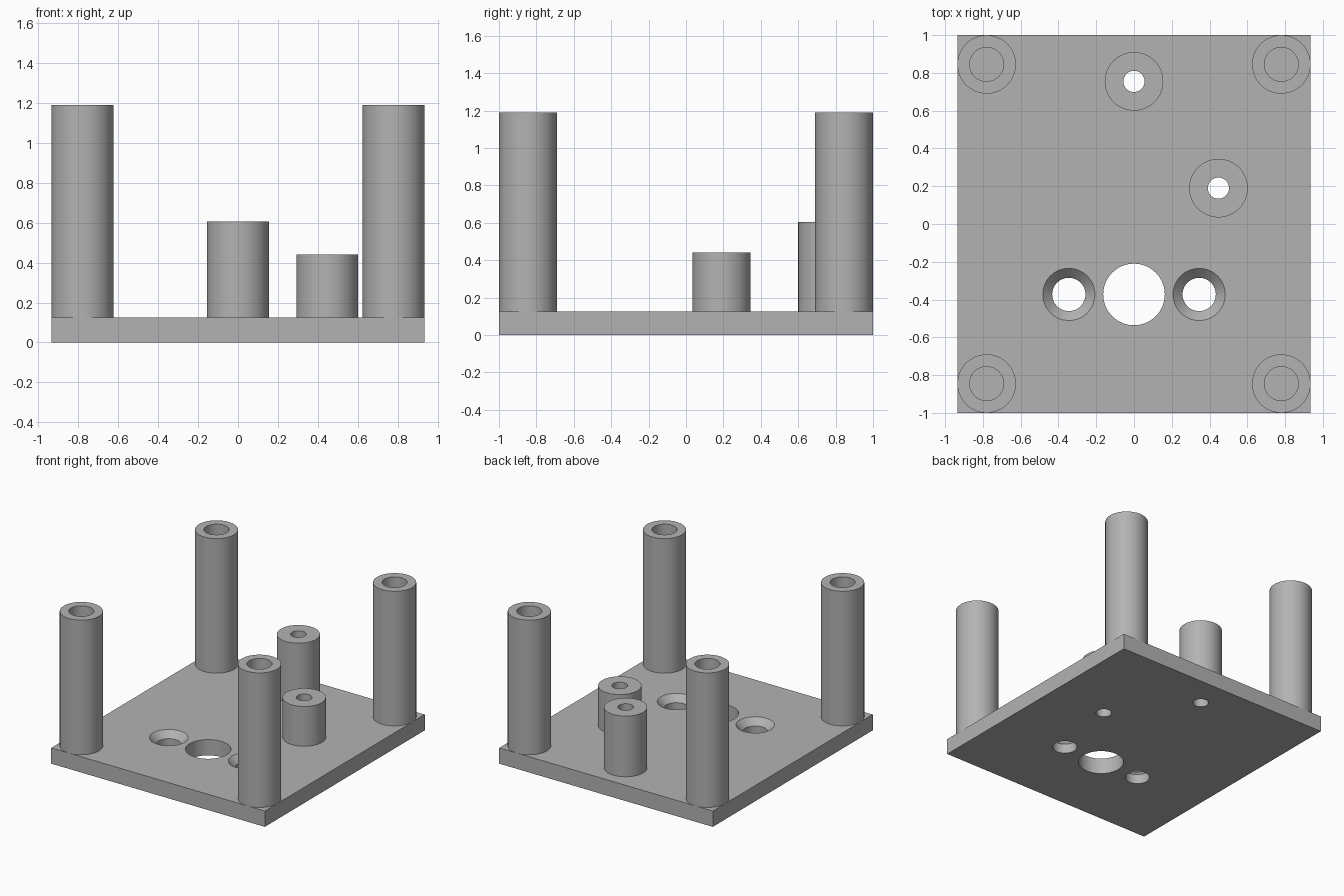
import bpy, bmesh, math
from mathutils import Vector

if "Cube" in bpy.data.objects:
    bpy.data.objects.remove(bpy.data.objects["Cube"], do_unlink=True)

HALF_X, HALF_Y, PLATE = 0.935, 1.0, 0.125
POST_R = 0.155
SIDES = 64

grey = bpy.data.materials.new("plain grey")
grey.use_nodes = True
colour = (0.45, 0.45, 0.45, 1)
grey.diffuse_color = colour
grey.node_tree.nodes["Principled BSDF"].inputs["Base Color"].default_value = colour


def finish(name, bm, location=(0, 0, 0)):
    bmesh.ops.recalc_face_normals(bm, faces=bm.faces)
    mesh = bpy.data.meshes.new(name)
    bm.to_mesh(mesh)
    bm.free()
    mesh.materials.append(grey)
    obj = bpy.data.objects.new(name, mesh)
    obj.location = location
    bpy.context.collection.objects.link(obj)
    return obj


def lathe(name, profile, x, y, closed=False):
    """Revolve (radius, z) points about a vertical axis at x, y."""
    bm = bmesh.new()
    points = profile + profile[:1] if closed else profile
    verts = [bm.verts.new((r, 0, z)) for r, z in points]
    edges = [bm.edges.new(pair) for pair in zip(verts, verts[1:])]
    bmesh.ops.spin(bm, geom=verts + edges, cent=(0, 0, 0), axis=(0, 0, 1),
                   angle=math.tau, steps=SIDES)
    bmesh.ops.remove_doubles(bm, verts=bm.verts, dist=0.0001)
    return finish(name, bm, (x, y, 0))


def smooth(obj):
    bpy.ops.object.select_all(action="DESELECT")
    obj.select_set(True)
    bpy.context.view_layer.objects.active = obj
    bpy.ops.object.shade_smooth_by_angle(angle=math.radians(30))


# Base plate
bm = bmesh.new()
bmesh.ops.create_cube(bm, size=1)
bmesh.ops.scale(bm, verts=bm.verts, vec=(2 * HALF_X, 2 * HALF_Y, PLATE))
bmesh.ops.translate(bm, verts=bm.verts, vec=Vector((0, 0, PLATE / 2)))
plate = finish("base_plate", bm)

# Plate holes: one large, two countersunk, two below the short posts
LOW, HIGH = -0.1, PLATE + 0.1


def hole(name, radius, x, y):
    return lathe(name, [(0, LOW), (radius, LOW), (radius, HIGH), (0, HIGH)], x, y)


short_posts = {"tall_standoff": (0, 0.755, 0.605), "low_standoff": (0.447, 0.19, 0.44)}
BORE = 0.056
cutters = [hole("large_hole_cutter", 0.163, 0, -0.373)]
for side in (-1, 1):
    sink = [(0, LOW), (0.088, LOW), (0.088, PLATE - 0.05), (0.138, PLATE),
            (0.138, HIGH), (0, HIGH)]
    cutters.append(lathe("countersink_cutter", sink, side * 0.345, -0.373))
for x, y, top in short_posts.values():
    cutters.append(hole("bore_cutter", BORE, x, y))

for cutter in cutters:
    cutter.hide_render = True
    mod = plate.modifiers.new(cutter.name, "BOOLEAN")
    mod.operation = "DIFFERENCE"
    mod.solver = "EXACT"
    mod.object = cutter
bpy.context.view_layer.update()
cut_mesh = bpy.data.meshes.new_from_object(
    plate.evaluated_get(bpy.context.evaluated_depsgraph_get()))
plate.modifiers.clear()
plate.data = cut_mesh
for cutter in cutters:
    bpy.data.objects.remove(cutter, do_unlink=True)
smooth(plate)


# Hollow posts: tubes standing on the plate
def tube(name, bore, top, x, y):
    smooth(lathe(name, [(bore, PLATE), (POST_R, PLATE), (POST_R, top), (bore, top)],
                 x, y, closed=True))


for x_name, sx in (("right", -1), ("left", 1)):
    for y_name, sy in (("front", -1), ("back", 1)):
        tube(f"{y_name}_{x_name}_post", 0.09, 1.19,
             sx * (HALF_X - POST_R), sy * (HALF_Y - POST_R))
for name, (x, y, top) in short_posts.items():
    tube(name, BORE, top, x, y)
